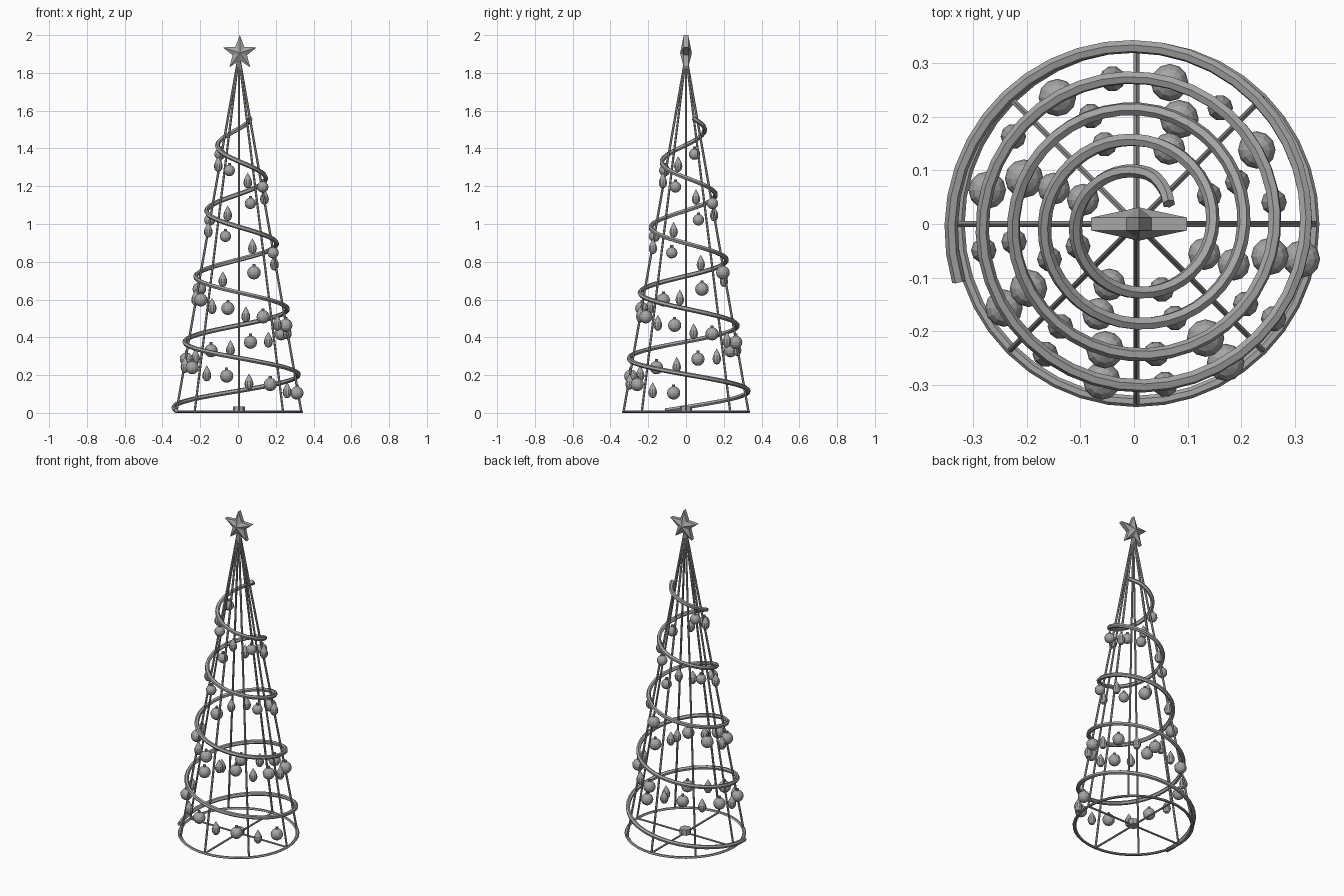
import bpy, bmesh, math
from mathutils import Vector, Matrix

if "Cube" in bpy.data.objects:
    bpy.data.objects.remove(bpy.data.objects["Cube"])

SHIFT = 0.0045      # tree axis sits slightly right so the whole model is centred
metal = bpy.data.materials.new("dark_grey")
metal.diffuse_color = (0.38, 0.38, 0.38, 1)
metal.use_nodes = True
metal.node_tree.nodes["Principled BSDF"].inputs["Base Color"].default_value = metal.diffuse_color


def link(data, name):
    data.materials.append(metal)
    ob = bpy.data.objects.new(name, data)
    ob.location.x = SHIFT
    bpy.context.collection.objects.link(ob)


def finish(bm, name):
    bmesh.ops.recalc_face_normals(bm, faces=bm.faces)
    me = bpy.data.meshes.new(name)
    bm.to_mesh(me)
    bm.free()
    link(me, name)


def rod(bm, a, b, r, sides=6):
    a, b = Vector(a), Vector(b)
    d = b - a
    m = Matrix.Translation((a + b) / 2) @ d.to_track_quat('Z', 'Y').to_matrix().to_4x4()
    bmesh.ops.create_cone(bm, cap_ends=True, segments=sides, radius1=r, radius2=r,
                          depth=d.length, matrix=m)


def lathe(bm, profile, centre, sides, close=False):
    # profile of (radius, height); radius 0 makes a pole
    cx, cy, cz = centre
    rings = []
    for r, z in profile:
        if r == 0:
            rings.append([bm.verts.new((cx, cy, cz + z))] * sides)
        else:
            rings.append([bm.verts.new((cx + r * math.cos(2 * math.pi * i / sides),
                                        cy + r * math.sin(2 * math.pi * i / sides), cz + z))
                          for i in range(sides)])
    pairs = list(zip(rings, rings[1:]))
    if close:
        pairs.append((rings[-1], rings[0]))
    for lo, hi in pairs:
        for i in range(sides):
            j = (i + 1) % sides
            bm.faces.new(list(dict.fromkeys([lo[i], lo[j], hi[j], hi[i]])))


def polar(r, deg, z):
    a = math.radians(deg)
    return Vector((r * math.cos(a), r * math.sin(a), z))


# Spiral runs clockwise going up, just outside the poles
START, END = 198, 32 - 4 * 360


def spiral(deg):
    t = (START - deg) / 360
    r = 0.348 - 0.058 * t
    if deg < END + 40:                       # tip curls inwards
        r -= 0.018 * (END + 40 - deg) / 40
    return polar(r, deg, 0.013 + 0.347 * t)


# Base ring
bm = bmesh.new()
lathe(bm, [(0.320, 0.005), (0.326, 0.0), (0.336, 0.0), (0.341, 0.005), (0.336, 0.011), (0.326, 0.011)],
      (0, 0, 0), 40, close=True)
finish(bm, "base_ring")

# Base cross bars
bm = bmesh.new()
for i in range(2):
    rod(bm, polar(0.33, i * 90, 0.006), polar(-0.33, i * 90, 0.006), 0.006)
finish(bm, "base_cross_bars")

# Centre hub
bm = bmesh.new()
rod(bm, (0, 0, 0), (0, 0, 0.034), 0.032, 8)
finish(bm, "base_hub")

# Leaning poles
bm = bmesh.new()
for i in range(8):
    rod(bm, polar(0.331, i * 45, 0.005), polar(0.004, i * 45, 1.87), 0.0062)
finish(bm, "poles")

# Spiral tube
n = 180
cu = bpy.data.curves.new("spiral_tube", 'CURVE')
cu.dimensions = '3D'
cu.bevel_depth = 0.0125
cu.bevel_resolution = 1
cu.use_fill_caps = True
sp = cu.splines.new('POLY')
sp.points.add(n)
for i in range(n + 1):
    sp.points[i].co = (*spiral(START + (END - START) * i / n), 1)
sp.use_smooth = False
link(cu, "spiral_tube")


# Hanging ornaments: ball with cap, or teardrop
def ball(bm, deg, hang, r):
    c = spiral(deg) - Vector((0, 0, hang))
    bmesh.ops.create_uvsphere(bm, u_segments=12, v_segments=8, radius=r,
                              matrix=Matrix.Translation(c))
    rod(bm, c + Vector((0, 0, r * 0.95)), c + Vector((0, 0, r + 0.01)), 0.008, 8)


def drop(bm, deg, hang, h):
    c = spiral(deg) - Vector((0, 0, hang))
    prof = [(0, -0.5), (0.15, -0.45), (0.25, -0.3), (0.28, -0.13), (0.24, 0.05), (0.13, 0.28), (0, 0.5)]
    lathe(bm, [(r * h, z * h) for r, z in prof], c, 10)


balls, drops = bmesh.new(), bmesh.new()
# dense lower half
for i in range(12):
    a = -12 - 45.2 * i
    ball(balls, a, 0.110 - 0.0012 * i, 0.035)
    drop(drops, a - 22.6, 0.117 - 0.001 * i, 0.085)
# sparser upper half
for i in range(9):
    a = -562 - 90.3 * i
    ball(balls, a, 0.09 if i < 2 else 0.072, 0.036 if i < 2 else 0.03)
    if i < 8:
        drop(drops, a - 45.1, 0.081, 0.083)
finish(balls, "ball_ornaments")
finish(drops, "drop_ornaments")

# Faceted star on top
bm = bmesh.new()
cx, cz = 0.005, 1.906
sides = []
for y in (-0.012, 0.012):
    ring = []
    for i in range(10):
        r = 0.094 if i % 2 == 0 else 0.04
        a = math.pi / 2 + i * math.pi / 5
        ring.append(bm.verts.new((cx + r * math.cos(a), y, cz + r * math.sin(a))))
    mid = bm.verts.new((cx, 0.031 if y > 0 else -0.031, cz))
    for i in range(10):
        bm.faces.new((ring[i], ring[(i + 1) % 10], mid))
    sides.append(ring)
for i in range(10):
    j = (i + 1) % 10
    bm.faces.new((sides[0][i], sides[0][j], sides[1][j], sides[1][i]))
finish(bm, "top_star")
